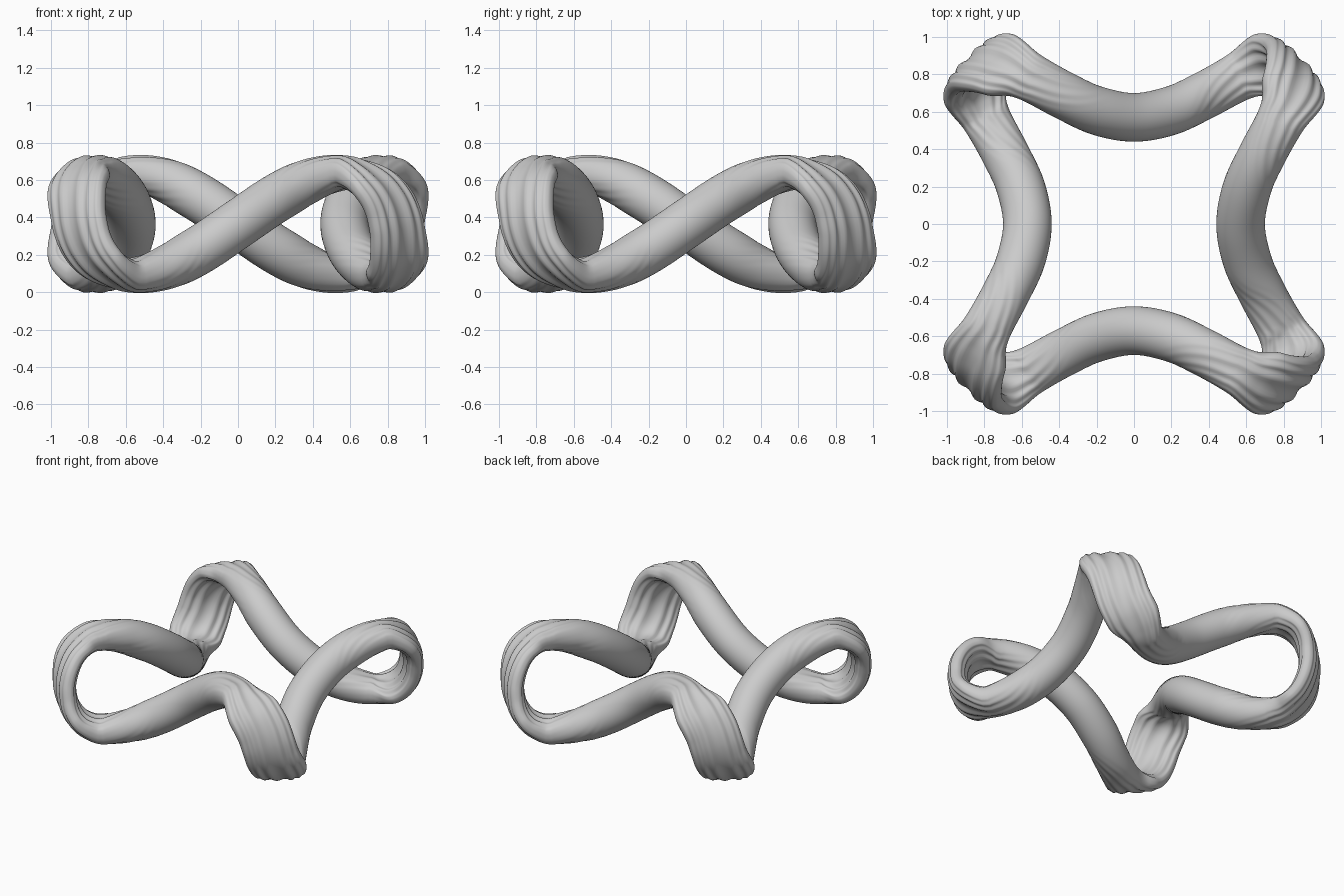
import bpy, bmesh, math
from mathutils import Vector, Matrix

cube = bpy.data.objects.get("Cube")
if cube:
    bpy.data.objects.remove(cube, do_unlink=True)

AROUND = 84      # vertices around the tube
STEPS = 8        # rings between guide points
RIDGES = 14      # flutes around each corner bend
MIDDLE = .365    # height of the path's middle plane
RISE = .274      # how far the path climbs above it

# Half of one strand, from its middle to the corner: along, outward, height
half = [(0, .57, 0), (.2, .607, .135), (.38, .69, .23), (.55, .782, RISE),
        (.655, .833, .254), (.745, .857, .194), (.81, .857, .104),
        (.845, .845, 0)]
LAST = len(half) - 1
strand = [(-a, o, -h) for a, o, h in half[LAST - 1:0:-1]] + half

# Four strands turned about the vertical axis make the closed path
guide, reach = [], []
for k in range(4):
    turn = Matrix.Rotation(k * math.pi / 2, 3, 'Z')
    for i, (a, o, h) in enumerate(strand):
        guide.append(turn @ Vector((a, -o, h)))
        reach.append(i - LAST + 1)
count = len(guide)


def spline(i, t):
    """Smooth closed curve through the guide points."""
    p, q, r, s = (guide[(i + j) % count] for j in (-1, 0, 1, 2))
    return 0.5 * (2 * q + (r - p) * t + (2 * p - 5 * q + 4 * r - s) * t ** 2
                  + (3 * q - p - 3 * r + s) * t ** 3)


def smooth(x):
    x = min(max(x, 0), 1)
    return x * x * (3 - 2 * x)


def soften(x, power):
    return math.copysign(abs(x) ** power, x)


path, bend = [], []
for i in range(count):
    for j in range(STEPS):
        t = j / STEPS
        path.append(spline(i, t))
        bend.append(smooth((abs(reach[i] + t) - .8) / 4))

# Sweep a round section that flattens into a fluted ribbon at each corner
bm = bmesh.new()
rings = []
total = len(path)
for n, centre in enumerate(path):
    tangent = (path[(n + 1) % total] - path[n - 1]).normalized()
    outward = Vector((centre.x, centre.y, 0)).normalized()
    tilt = math.asin(max(-1, min(1, centre.z / RISE)))
    normal = outward * math.cos(tilt) + Vector((0, 0, math.sin(tilt)))
    normal = (normal - tangent * normal.dot(tangent)).normalized()
    side = tangent.cross(normal)
    w = bend[n]
    wide = .13 - .012 * w + .066 * w ** 4
    thick = .13 - .067 * w
    power = 1 - .25 * w
    ring = []
    for j in range(AROUND):
        v = 2 * math.pi * j / AROUND
        flute = .008 * w * math.cos(RIDGES * v) * abs(math.sin(v))
        ring.append(bm.verts.new(
            centre + Vector((0, 0, MIDDLE))
            + side * soften(math.cos(v), power) * wide
            + normal * soften(math.sin(v), power) * (thick + flute)))
    rings.append(ring)
for n in range(total):
    a, b = rings[n], rings[(n + 1) % total]
    for j in range(AROUND):
        m = (j + 1) % AROUND
        bm.faces.new((a[j], a[m], b[m], b[j]))
bmesh.ops.recalc_face_normals(bm, faces=bm.faces)

mesh = bpy.data.meshes.new("looped_ring")
bm.to_mesh(mesh)
bm.free()
ring_object = bpy.data.objects.new("looped_ring", mesh)
bpy.context.collection.objects.link(ring_object)

# Plain grey finish
grey = bpy.data.materials.new("light_grey")
grey.use_nodes = True
colour = (.6, .6, .6, 1)
grey.diffuse_color = colour
grey.node_tree.nodes["Principled BSDF"].inputs["Base Color"].default_value = colour
mesh.materials.append(grey)

bpy.ops.object.select_all(action='DESELECT')
ring_object.select_set(True)
bpy.context.view_layer.objects.active = ring_object
bpy.ops.object.shade_smooth_by_angle(angle=math.radians(40))
